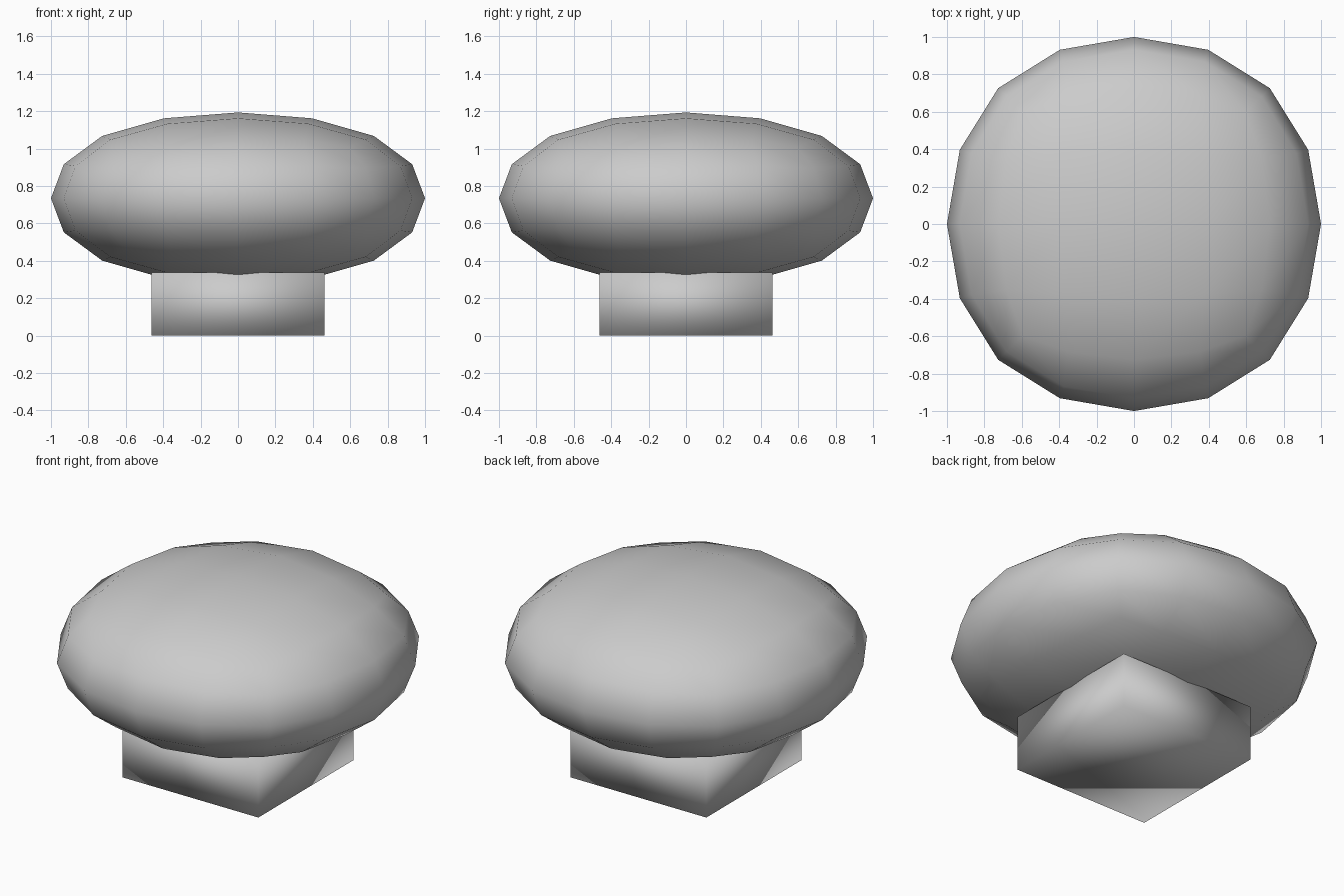
import bpy

# Remove the default object
if "Cube" in bpy.data.objects:
    bpy.data.objects.remove(bpy.data.objects["Cube"], do_unlink=True)

# Single plain grey material
grey = bpy.data.materials.new("light_grey")
grey.use_nodes = True
COLOUR = (0.6, 0.6, 0.6, 1.0)
grey.diffuse_color = COLOUR
bsdf = next(n for n in grey.node_tree.nodes if n.type == "BSDF_PRINCIPLED")
bsdf.inputs["Base Color"].default_value = COLOUR


def smooth_block(name, half_width, half_height, centre_z):
    """Square block, smooth shaded, with its size baked into the mesh."""
    bpy.ops.mesh.primitive_cube_add(size=2, location=(0, 0, centre_z))
    obj = bpy.context.object
    obj.name = name
    obj.scale = (half_width, half_width, half_height)
    bpy.ops.object.transform_apply(location=False, rotation=False, scale=True)
    bpy.ops.object.shade_smooth()
    obj.data.materials.append(grey)
    return obj


# Short square stem, smooth shaded across its corners
STEM_HEIGHT = 0.338
smooth_block("stem", 0.463, STEM_HEIGHT / 2, STEM_HEIGHT / 2)

# Rounded cap: a subdivided block, enlarged to offset the shrinkage
SHRINK = 0.8395
cap = smooth_block("cap", 1 / SHRINK, 0.459 / SHRINK, 0.734)
rounding = cap.modifiers.new("rounding", "SUBSURF")
rounding.levels = 2
rounding.render_levels = 2
